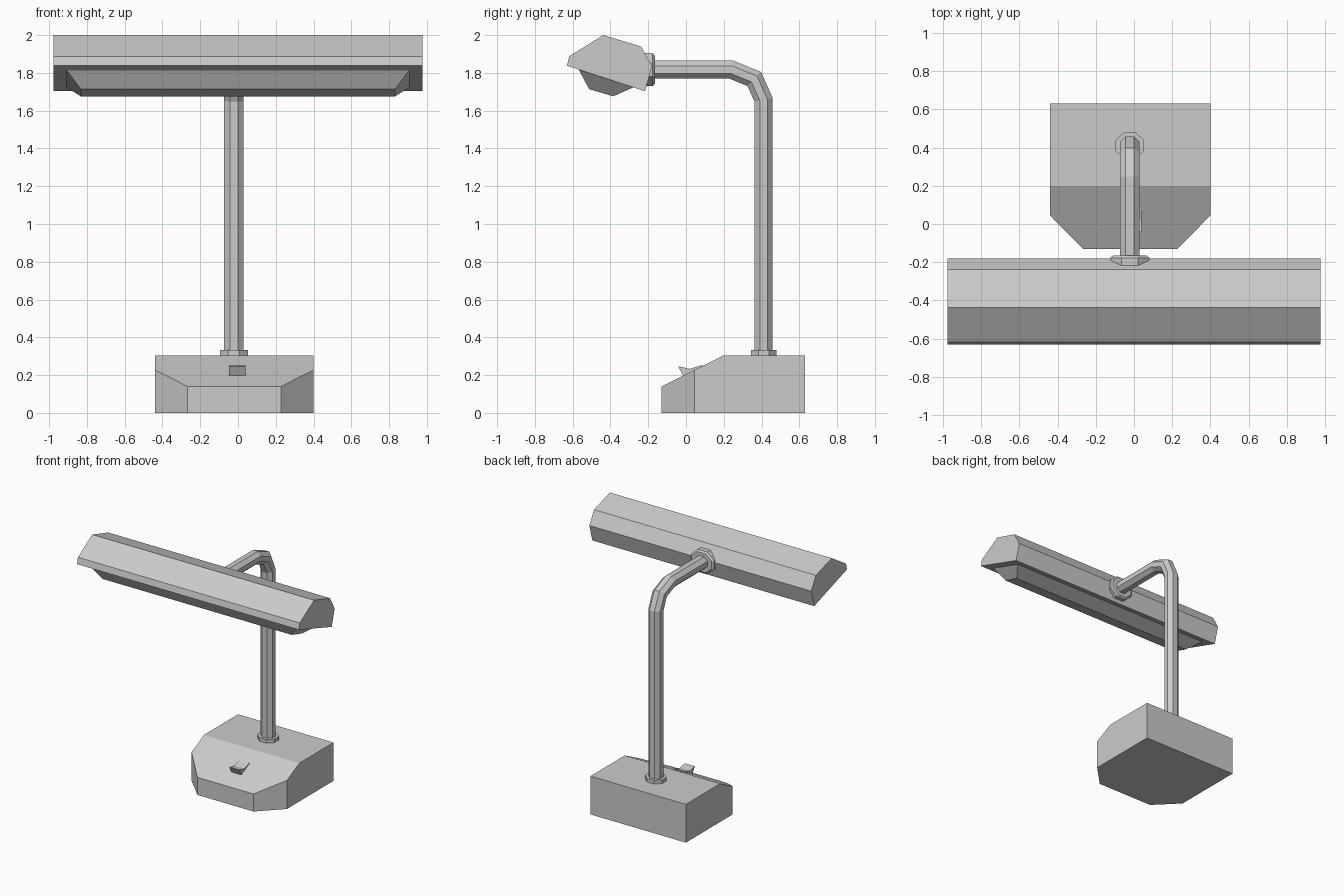
import bpy, bmesh, math
from mathutils import Vector

if "Cube" in bpy.data.objects:
    bpy.data.objects.remove(bpy.data.objects["Cube"])

CX = -0.022  # shared centre line of base, stem and collars


def loft(name, rings, cut=None):
    """Skin equal-length rings of points, cap both ends, optionally slice by a plane."""
    bm = bmesh.new()
    loops = [[bm.verts.new(p) for p in ring] for ring in rings]
    n = len(loops[0])
    for a, b in zip(loops, loops[1:]):
        for i in range(n):
            j = (i + 1) % n
            bm.faces.new((a[i], a[j], b[j], b[i]))
    bm.faces.new(loops[0])
    bm.faces.new(loops[-1])
    if cut:
        geom = bm.verts[:] + bm.edges[:] + bm.faces[:]
        bmesh.ops.bisect_plane(bm, geom=geom, plane_co=cut[0], plane_no=cut[1], clear_outer=True)
        bmesh.ops.holes_fill(bm, edges=[e for e in bm.edges if e.is_boundary], sides=0)
    bmesh.ops.recalc_face_normals(bm, faces=bm.faces)
    mesh = bpy.data.meshes.new(name)
    bm.to_mesh(mesh)
    bm.free()
    obj = bpy.data.objects.new(name, mesh)
    bpy.context.collection.objects.link(obj)
    return obj


def prism_x(name, profile, x0, x1):
    """Extrude a (y, z) profile along x."""
    return loft(name, [[(x, y, z) for y, z in profile] for x in (x0, x1)])


def octagon(y, z, half_x, half_n, normal):
    """Octagon with flat sides; half_n is its half width along a normal in the yz plane."""
    c, pts = Vector((CX, y, z)), []
    for i in range(8):
        a = math.radians(22.5 + 45 * i)
        k = 1 / math.cos(math.radians(22.5))
        pts.append(c + Vector((half_x * k * math.cos(a), 0, 0)) + normal * (half_n * k * math.sin(a)))
    return pts


Y, Z = Vector((0, 1, 0)), Vector((0, 0, 1))

# Base: chamfered plan with a sloped front top
plan = [(-0.44, 0.63), (-0.44, 0.045), (-0.267, -0.13), (0.228, -0.13), (0.40, 0.045), (0.40, 0.63)]
loft("base", [[(x, y, z) for x, y in plan] for z in (0, 0.305)],
     cut=((0, 0.2, 0.305), (0, -0.165, 0.33)))

# Rocker switch on the slope
prism_x("switch", [(-0.042, 0.247), (0.02, 0.233), (0.088, 0.254), (0.085, 0.22),
                   (0.0, 0.18), (-0.015, 0.197)], -0.048, 0.04)

# Stem: octagonal tube with mitred bends
path = [Vector((0, y, z)) for y, z in
        [(0.411, 0.28), (0.411, 1.657), (0.361, 1.768), (0.24, 1.817), (-0.22, 1.817)]]
rings = []
for i, p in enumerate(path):
    d0 = (p - path[i - 1]).normalized() if i else None
    d1 = (path[i + 1] - p).normalized() if i < len(path) - 1 else d0
    d0 = d0 or d1
    t = (d0 + d1).normalized()
    normal = Vector((0, t.z, -t.y))
    rings.append(octagon(p.y, p.z, 0.052, 0.048 / t.dot(d0), normal))
loft("stem", rings)

# Collars where the stem meets base and head
loft("base_collar", [octagon(0.411, z, 0.074, 0.068, Y) for z in (0.29, 0.334)])
loft("head_collar", [octagon(y, 1.817, 0.102 * s, 0.087 * s, Z)
                     for y, s in ((-0.25, 1), (-0.177, 1), (-0.165, 0.86))])

# Lamp head shade
prism_x("shade", [(-0.63, 1.838), (-0.618, 1.888), (-0.438, 2.0), (-0.238, 1.94),
                  (-0.18, 1.836), (-0.217, 1.703)], -0.977, 0.977)

# Tapered light cover under the shade
loft("light_cover", [
    [(s * x, y, z) for s, (y, z) in zip((-1, 1, 1, -1), (f, f, b, b))]
    for x, f, b in ((0.908, (-0.56, 1.84), (-0.275, 1.745)),
                    (0.908, (-0.567, 1.816), (-0.28, 1.723)),
                    (0.832, (-0.513, 1.714), (-0.385, 1.676)))])
